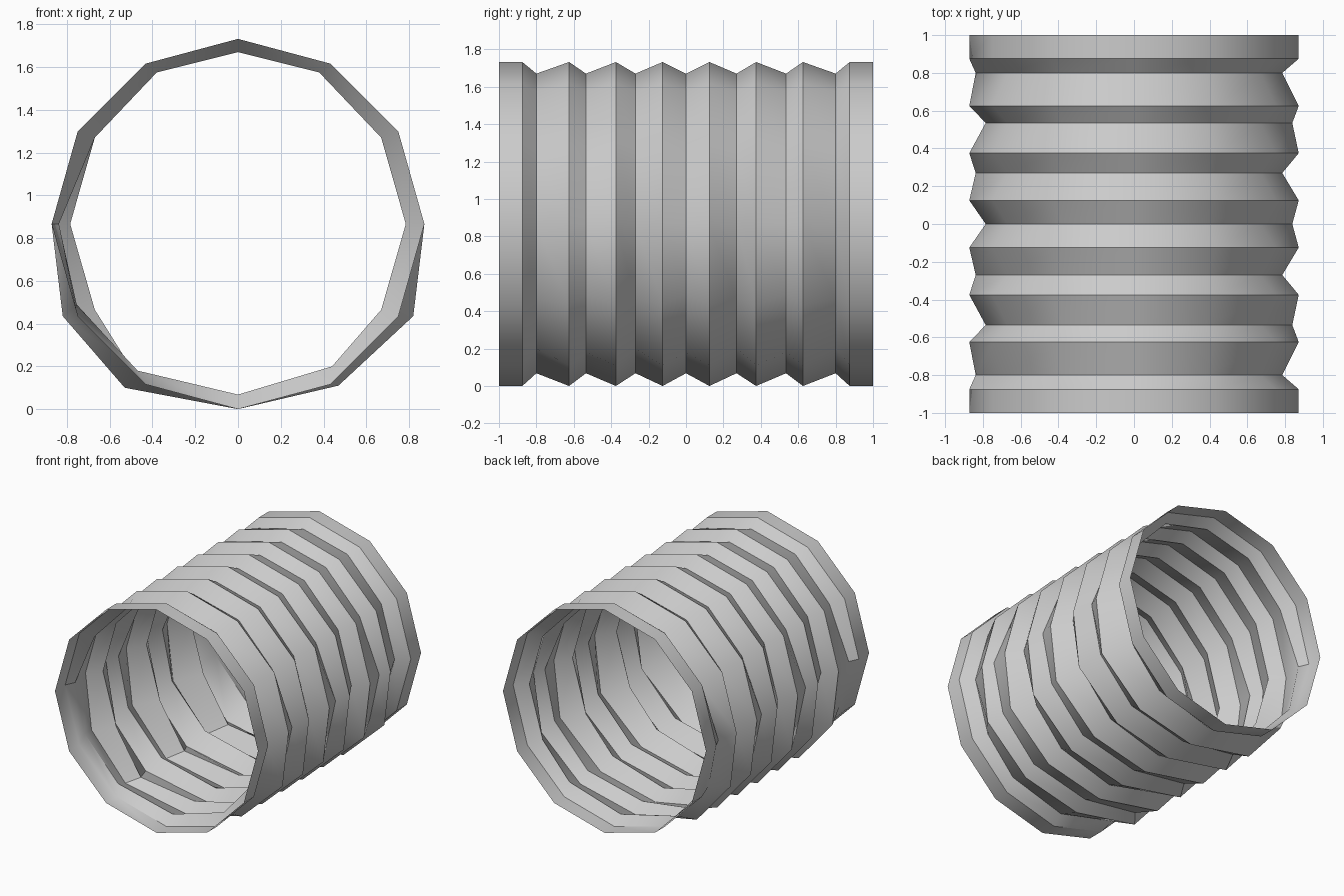
import bpy, bmesh, math

if "Cube" in bpy.data.objects:
    bpy.data.objects.remove(bpy.data.objects["Cube"])

CZ, R = 0.866, 0.866
TOP = [(0.433, CZ + 0.75), (0.75, CZ + 0.433), (0.872, CZ)]


def ring(top, right, left, bottom):
    """Closed section, clockwise from the top, from right and left flanks."""
    return [(0, top)] + right + [(0, bottom)] + [(-x, z) for x, z in reversed(left)]


# end collar: regular twelve-sided ring
low = [(0.75, 0.433), (0.433, 0.116)]
collar = ring(2 * R, TOP + low, TOP + low, 0)

# middle crests: sagging outwards below the middle on both sides
crest = ring(2 * R, TOP + [(0.82, 0.435), (0.47, 0.11)],
             TOP + [(0.82, 0.435), (0.53, 0.10)], 0)

# grooves: one flank tight, the other bulging
shoulder = [(0.38, 1.575), (0.67, 1.27)]
tight_right = shoulder + [(0.785, CZ), (0.67, 0.465), (0.44, 0.20)]
tight_left = shoulder + [(0.785, CZ), (0.67, 0.465), (0.46, 0.13)]
bulged = shoulder + [(0.838, CZ), (0.755, 0.49), (0.47, 0.18)]
left_groove = ring(1.67, tight_right, bulged, 0.068)
right_groove = ring(1.67, bulged, tight_left, 0.068)

# half of the length, from the middle groove to the end collar
half = [(0.125, crest), (0.27, left_groove), (0.375, crest), (0.535, right_groove),
        (0.625, crest), (0.80, left_groove), (0.875, collar), (1.0, collar)]
stations = [(-y, s) for y, s in reversed(half)] + [(0, right_groove)] + half

# corrugated open tube skin
bm = bmesh.new()
rings = [[bm.verts.new((x, y, z)) for x, z in section] for y, section in stations]
for a, b in zip(rings, rings[1:]):
    for i in range(len(a)):
        j = (i + 1) % len(a)
        bm.faces.new((a[i], b[i], b[j], a[j]))

# make the skin face outwards
bm.normal_update()
score = sum(f.normal.x * f.calc_center_median().x
            + f.normal.z * (f.calc_center_median().z - CZ) for f in bm.faces)
if score < 0:
    bmesh.ops.reverse_faces(bm, faces=bm.faces)

mesh = bpy.data.meshes.new("corrugated_tube")
bm.to_mesh(mesh)
bm.free()
tube = bpy.data.objects.new("corrugated_tube", mesh)
bpy.context.collection.objects.link(tube)
bpy.context.view_layer.objects.active = tube
tube.select_set(True)
bpy.ops.object.shade_smooth_by_angle(angle=math.radians(34))
